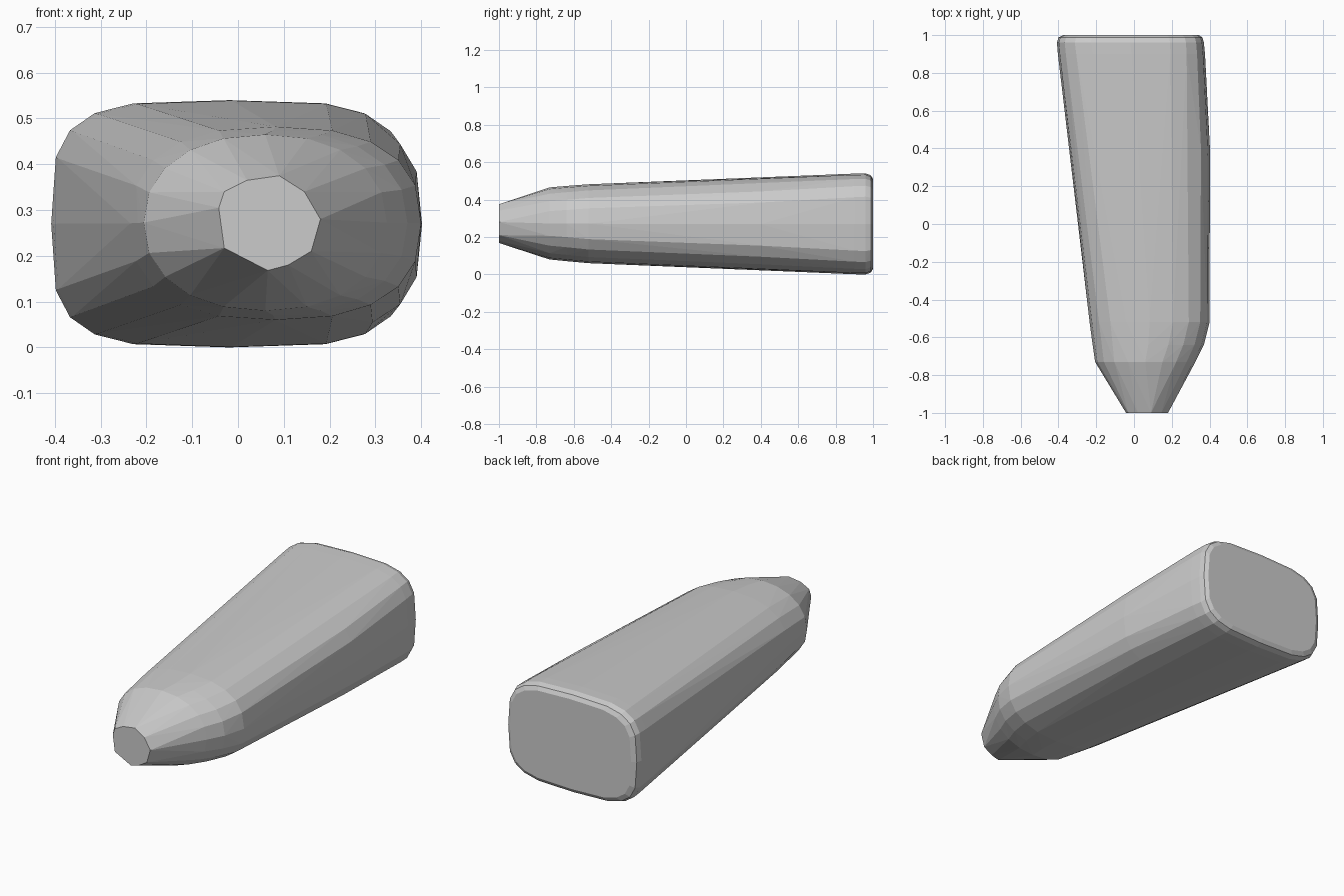
import bpy, bmesh
from math import cos, sin, pi, copysign

if "Cube" in bpy.data.objects:
    bpy.data.objects.remove(bpy.data.objects["Cube"])

N = 20


def ring(y, x0, x1, z0, z1, n):
    """Rounded-rectangle section with the given bounds; larger n is squarer."""
    cx, cz = (x0 + x1) / 2, (z0 + z1) / 2
    a, b = (x1 - x0) / 2, (z1 - z0) / 2
    pts = []
    for i in range(N):
        t = 2 * pi * i / N
        c, s = cos(t), sin(t)
        pts.append((cx + a * copysign(abs(c) ** (2 / n), c), y,
                    cz + b * copysign(abs(s) ** (2 / n), s)))
    return pts


# blunt nose outline
nose = [(-0.03, 0.217), (-0.042, 0.305), (-0.03, 0.34), (0.02, 0.365),
        (0.09, 0.375), (0.145, 0.34), (0.18, 0.28), (0.16, 0.21),
        (0.11, 0.18), (0.065, 0.168)]
points = [(x, -1.0, z) for x, z in nose]

# body sections from nose shoulder to rounded back end
for sec in [
    (-0.73, -0.206, 0.325, 0.080, 0.465, 2.2),
    (-0.64, -0.219, 0.370, 0.071, 0.473, 2.3),
    (-0.52, -0.235, 0.400, 0.060, 0.482, 2.5),
    (0.40, -0.342, 0.402, 0.023, 0.515, 3.1),
    (0.90, -0.403, 0.376, 0.001, 0.539, 3.7),
    (0.96, -0.408, 0.370, 0.000, 0.540, 3.8),
    (0.988, -0.400, 0.362, 0.010, 0.530, 3.8),
    (1.00, -0.375, 0.343, 0.030, 0.510, 3.8),
]:
    points += ring(*sec)

# wrap the sections in one convex faceted skin
bm = bmesh.new()
for p in points:
    bm.verts.new(p)
hull = bmesh.ops.convex_hull(bm, input=bm.verts[:])
loose = [v for v in bm.verts if not v.link_faces]
bmesh.ops.delete(bm, geom=loose, context='VERTS')
bmesh.ops.dissolve_limit(bm, angle_limit=0.01, verts=bm.verts[:], edges=bm.edges[:])
bmesh.ops.recalc_face_normals(bm, faces=bm.faces[:])

mesh = bpy.data.meshes.new("tapered_body")
bm.to_mesh(mesh)
bm.free()
body = bpy.data.objects.new("tapered_body", mesh)
bpy.context.collection.objects.link(body)
